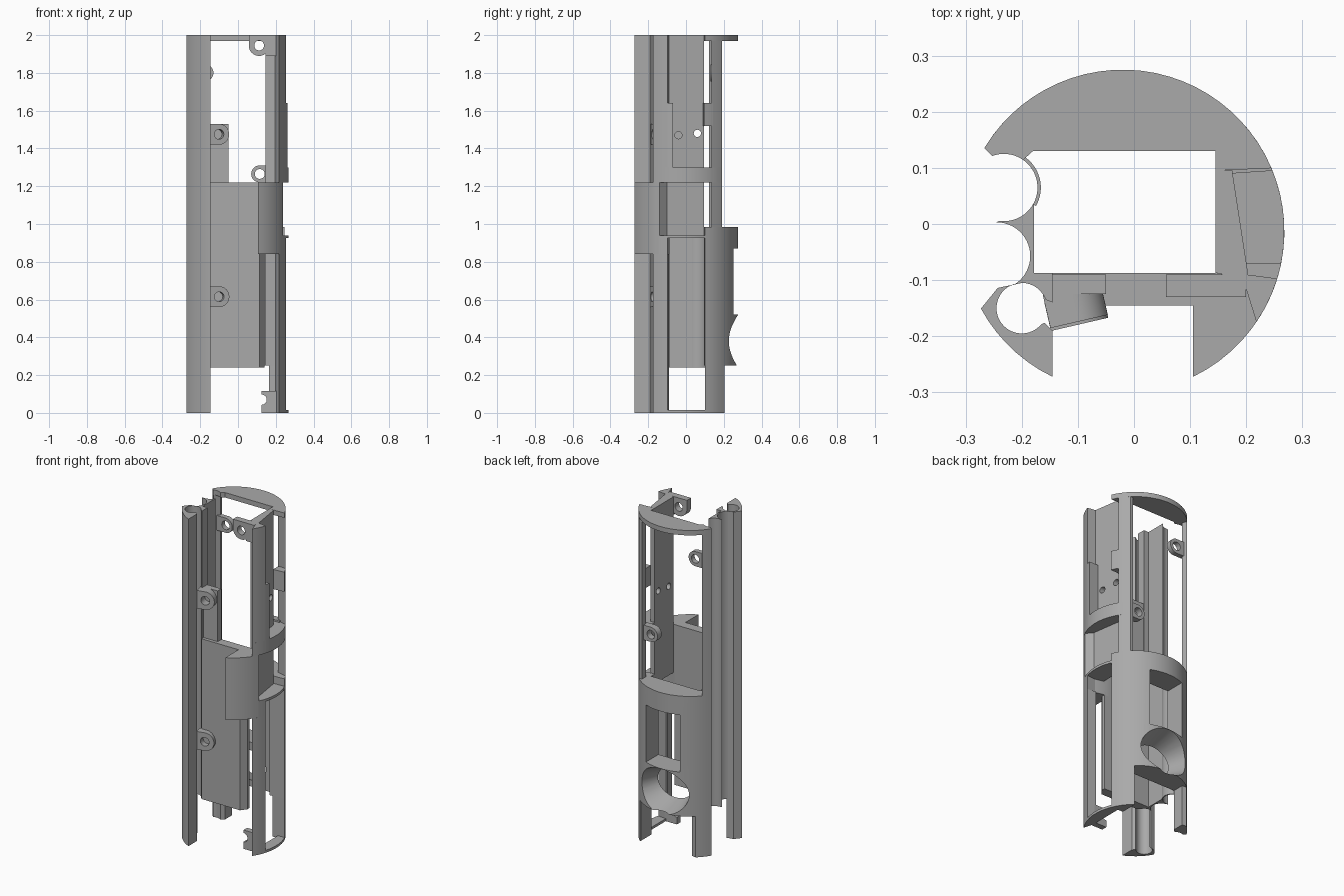
import bpy, bmesh
from math import sin, cos, radians
from mathutils import Matrix, Vector

cube = bpy.data.objects.get("Cube")
if cube:
    bpy.data.objects.remove(cube)

grey = bpy.data.materials.new("plain_grey")
grey.use_nodes = True
grey.diffuse_color = (0.4, 0.4, 0.4, 1)
grey.node_tree.nodes["Principled BSDF"].inputs["Base Color"].default_value = (0.4, 0.4, 0.4, 1)

CX, CY, R = -0.02, -0.013, 0.288


def arc(a0, a1, cx=CX, cy=CY, r=R):
    n = max(2, int(abs(a1 - a0) / 5))
    angles = [radians(a0 + (a1 - a0) * i / n) for i in range(n + 1)]
    return [(cx + r * cos(a), cy + r * sin(a)) for a in angles]


def prism(name, pts, z0, z1, matrix=None):
    bm = bmesh.new()
    face = bm.faces.new([bm.verts.new((x, y, z0)) for x, y in pts])
    ext = bmesh.ops.extrude_face_region(bm, geom=[face])
    moved = [v for v in ext["geom"] if isinstance(v, bmesh.types.BMVert)]
    bmesh.ops.translate(bm, verts=moved, vec=(0, 0, z1 - z0))
    bmesh.ops.recalc_face_normals(bm, faces=bm.faces)
    if matrix:
        bm.transform(matrix)
    mesh = bpy.data.meshes.new(name)
    bm.to_mesh(mesh)
    bm.free()
    mesh.materials.append(grey)
    ob = bpy.data.objects.new(name, mesh)
    bpy.context.collection.objects.link(ob)
    return ob


def box_pts(x0, x1, y0, y1):
    return [(x0, y0), (x1, y0), (x1, y1), (x0, y1)]


def select(ob):
    bpy.ops.object.select_all(action="DESELECT")
    ob.select_set(True)
    bpy.context.view_layer.objects.active = ob


def cut(ob, cutter):
    mod = ob.modifiers.new("cut", "BOOLEAN")
    mod.operation, mod.solver, mod.object = "DIFFERENCE", "EXACT", cutter
    select(ob)
    bpy.ops.object.modifier_apply(modifier=mod.name)
    bpy.data.objects.remove(cutter)


def facing(loc, turn=0):
    """Stand a flat profile upright, facing the front, then turn it about z."""
    return (Matrix.Translation(Vector(loc)) @ Matrix.Rotation(radians(turn), 4, "Z")
            @ Matrix.Rotation(radians(90), 4, "X"))


def lug(name, loc, r, thick, tab, side=0, turn=0, hole=0.026):
    """Screw eye with a rounded end and a tab leading off at angle side."""
    pts = arc(90, 270, 0, 0, r) + [(tab, -r), (tab, r)]
    spin = Matrix.Rotation(radians(side), 4, "Z")
    ob = prism(name, pts, -thick / 2, thick / 2, facing(loc, turn) @ spin)
    cut(ob, prism("drill", arc(0, 345, 0, 0, hole), -0.2, 0.2, facing(loc, turn)))


# Left side: full height column with an open rod channel, and the scalloped wall
column = (arc(208.6, 244.3) + [(-0.145, -0.19), (-0.16, -0.176)]
          + arc(-40, -268, -0.2, -0.15, 0.045) + [(-0.22, -0.109), (-0.243, -0.114)])
prism("left_column", column, 0, 2)
wall = ([(-0.145, -0.14), (-0.145, -0.087), (-0.178, -0.087), (-0.178, 0.038)]
        + arc(-27, -98, -0.232, 0.065, 0.06)
        + arc(90, -55, -0.245, -0.057, 0.06) + arc(85, 20, -0.2, -0.15, 0.045))
prism("left_scalloped_wall", wall, 0.24, 2)
prism("left_scallop_skin", arc(-30, 75, -0.232, 0.065, 0.06)
      + arc(75, -30, -0.232, 0.065, 0.066), 0.24, 0.98)

# Front plate and the wide block beside it
prism("front_plate", [(-0.145, -0.145), (0.115, -0.145), (0.14, -0.11),
                      (0.14, -0.087), (-0.145, -0.087)], 0.24, 1.22)
prism("front_block", arc(-64.3, -26) + [(0.2, -0.1), (0.145, -0.087), (0.105, -0.087)], 0.84, 1.22)
prism("block_shoulder", arc(-27, -17) + [(0.2, -0.1)], 0.84, 0.94)

# Right-hand columns, below and above the block
for name, z0, z1 in (("lower_side_column", 0, 0.84), ("upper_side_column", 1.22, 2)):
    prism(name, arc(-34.2, -17) + [(0.2, -0.09), (0.195, -0.1)], z0, z1)

# Slanted side wall with two screw holes
side_wall = prism("slanted_side_wall", [(0.145, -0.087), (0.205, -0.1), (0.175, 0.095),
                                        (0.145, 0.095)], 0.93, 2)
for y, z in ((-0.04, 1.47), (0.06, 1.48)):
    cut(side_wall, prism("drill", arc(0, 340, 0, 0, 0.019), -0.1, 0.1,
                         facing((0.17, y, z), 90)))

# Horizontal ribs and rims
inner_side = [(0.145, 0.13), (0.145, -0.087), (0.2, -0.1)]
scallop_end = arc(110, 55, -0.232, 0.065, 0.06)
back_outline = arc(23, 149) + scallop_end + [(-0.18, 0.13), (0.145, 0.13), (0.145, 0.095)]
prism("side_rib", arc(-34.2, 44.8) + [(0.165, 0.19), (0.165, 0.15)] + inner_side, 1.22, 1.3)
prism("side_shelf", arc(-26, 24) + inner_side, 0.925, 0.94)
prism("middle_rib", back_outline, 0.94, 0.985)
prism("top_cap", back_outline, 1.97, 2)
prism("bottom_rim", arc(-17, 23) + [(0.2, 0.1), (0.2, -0.1)], 0, 0.015)
prism("side_bridge", arc(22, 33) + [(0.175, 0.14), (0.175, 0.09)], 1.52, 1.64)
prism("side_ledge", arc(-17, -11.4) + [(0.2, -0.07), (0.2, -0.1)], 1.3, 1.64)

# Slim posts framing the open back
prism("back_right_post", arc(31, 44.8) + [(0.165, 0.19), (0.165, 0.15)], 0.98, 1.98)
prism("back_left_post", arc(138, 149) + [(-0.25, 0.122), (-0.222, 0.15)], 0.98, 1.98)

# Lower back shell with a square window and a flared round opening
shell = prism("back_shell", back_outline, 0.25, 0.945)
cut(shell, prism("window", box_pts(-0.135, 0.095, 0.05, 0.4), 0.52, 0.87))
bm = bmesh.new()
bmesh.ops.create_cone(bm, cap_ends=True, segments=40, radius1=0.145, radius2=0.08, depth=0.2,
                      matrix=facing((-0.02, 0.195, 0.38)) @ Matrix.Diagonal((1.3, 1, 1, 1)))
cone_mesh = bpy.data.meshes.new("flare")
bm.to_mesh(cone_mesh)
bm.free()
cone = bpy.data.objects.new("flare", cone_mesh)
bpy.context.collection.objects.link(cone)
cut(shell, cone)
prism("back_right_foot", arc(23, 49) + [(0.165, 0.2), (0.165, 0.1)], 0, 0.25)
prism("back_left_foot", arc(131, 149) + scallop_end + [(-0.18, 0.13), (-0.18, 0.2)], 0, 0.25)

# Screw lugs
lug("top_lug", (0.112, -0.11, 1.945), 0.055, 0.04, 0.055, side=90)
prism("top_lug_web", box_pts(0.145, 0.2, -0.13, -0.09), 1.89, 2)
lug("upper_left_lug", (-0.107, -0.145, 1.475), 0.055, 0.06, 0.05, side=180, turn=13)
prism("upper_left_lug_web", box_pts(-0.16, -0.05, -0.125, -0.09), 1.22, 1.53)
lug("lower_left_lug", (-0.105, -0.155, 0.615), 0.055, 0.05, 0.05, side=180, turn=13)
lug("rear_right_lug", (0.115, 0.155, 1.265), 0.045, 0.04, 0.07)
lug("rear_left_lug", (-0.175, 0.145, 1.8), 0.045, 0.03, 0.06, side=180)

# Small half-round clip at the foot of the side column
clip = prism("bottom_clip", box_pts(0.125, 0.21, -0.125, -0.09), 0, 0.115)
cut(clip, prism("drill", arc(0, 345, 0, 0, 0.027), -0.1, 0.1, facing((0.125, -0.11, 0.07))))

for ob in bpy.context.collection.objects:
    if ob.type == "MESH" and grey.name in ob.data.materials:
        select(ob)
        bpy.ops.object.shade_smooth_by_angle(angle=radians(20))
